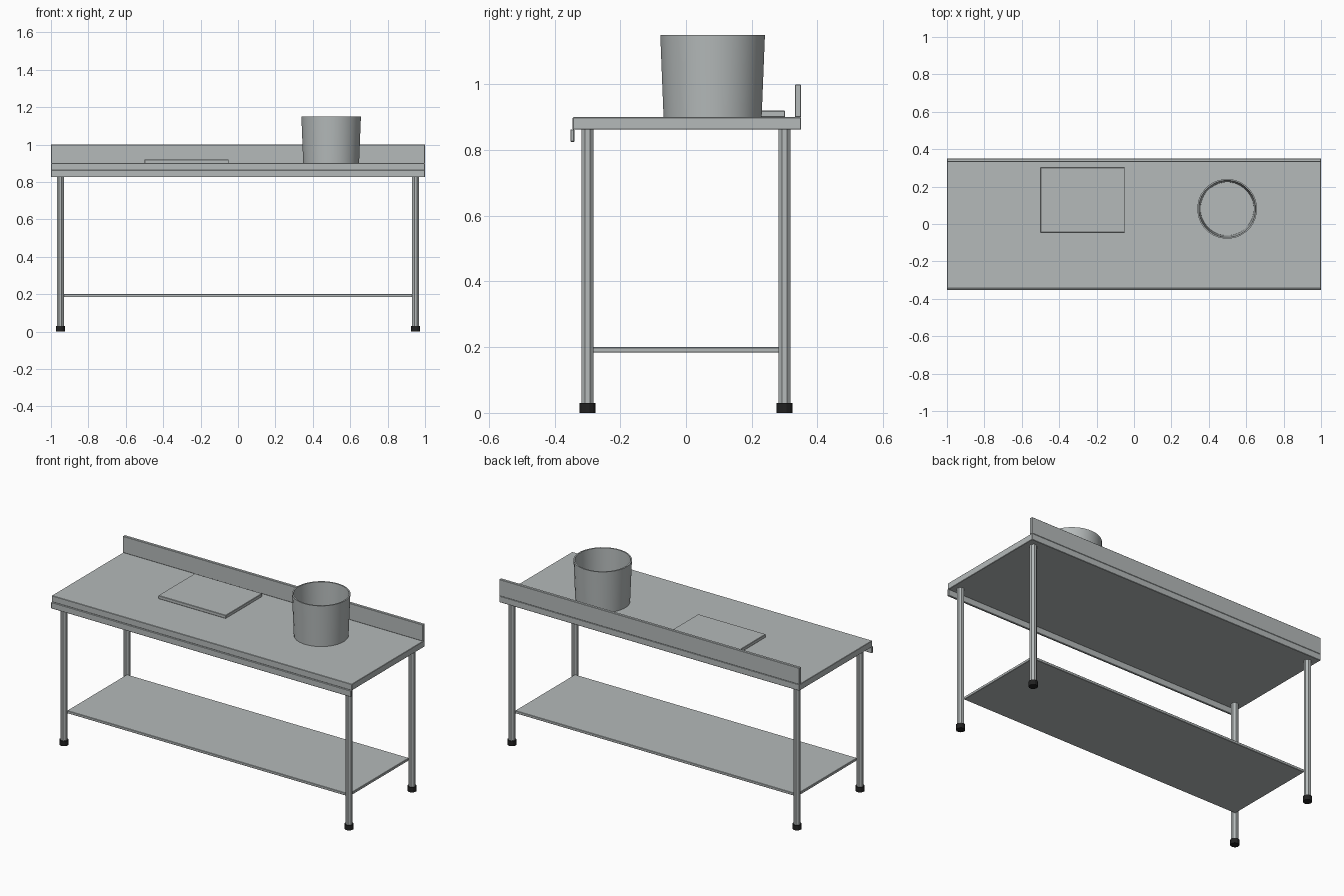
import bpy, bmesh, math

if "Cube" in bpy.data.objects:
    bpy.data.objects.remove(bpy.data.objects["Cube"], do_unlink=True)


def material(name, rgb):
    m = bpy.data.materials.new(name)
    m.use_nodes = True
    m.diffuse_color = (*rgb, 1)
    m.node_tree.nodes["Principled BSDF"].inputs["Base Color"].default_value = (*rgb, 1)
    return m


steel = material("steel_grey", (0.46, 0.49, 0.49))
rubber = material("black_rubber", (0.015, 0.015, 0.015))


def finish(name, bm, mat, smooth=False):
    bmesh.ops.recalc_face_normals(bm, faces=bm.faces)
    mesh = bpy.data.meshes.new(name)
    bm.to_mesh(mesh)
    bm.free()
    mesh.materials.append(mat)
    ob = bpy.data.objects.new(name, mesh)
    bpy.context.collection.objects.link(ob)
    if smooth:
        bpy.ops.object.select_all(action='DESELECT')
        ob.select_set(True)
        bpy.context.view_layer.objects.active = ob
        bpy.ops.object.shade_smooth_by_angle(angle=math.radians(40))
    return ob


def box(name, x, y, z, bevel=0.002):
    bm = bmesh.new()
    bmesh.ops.create_cube(bm, size=1)
    for v in bm.verts:
        for i, (lo, hi) in enumerate((x, y, z)):
            v.co[i] = hi if v.co[i] > 0 else lo
    ob = finish(name, bm, steel)
    mod = ob.modifiers.new("soft_edges", 'BEVEL')
    mod.width = bevel
    mod.segments = 1
    return ob


def revolve(name, profile, sides, centre, mat, smooth=False):
    """Lathe a radius/height profile; zero radius closes it at the axis."""
    bm = bmesh.new()
    verts = [bm.verts.new((r, 0, z)) for r, z in profile]
    edges = [bm.edges.new(pair) for pair in zip(verts, verts[1:])]
    bmesh.ops.spin(bm, geom=verts + edges, cent=(0, 0, 0), axis=(0, 0, 1),
                   angle=math.tau, steps=sides, use_duplicate=False)
    bmesh.ops.remove_doubles(bm, verts=bm.verts, dist=0.0001)
    # Half-step turn puts flat sides square to the table
    for v in bm.verts:
        a = math.pi / sides
        x, y = v.co.x, v.co.y
        v.co.x = x * math.cos(a) - y * math.sin(a) + centre[0]
        v.co.y = x * math.sin(a) + y * math.cos(a) + centre[1]
    return finish(name, bm, mat, smooth)


# Worktop, back upstand and front rail
box("worktop", (-1, 1), (-0.345, 0.35), (0.862, 0.9))
box("backsplash", (-1, 1), (0.332, 0.35), (0.9, 1.0))
box("front_rail", (-1, 1), (-0.352, -0.34), (0.825, 0.863))

# Lower shelf and chopping board
box("lower_shelf", (-0.94, 0.94), (-0.285, 0.285), (0.184, 0.2))
box("chopping_board", (-0.5, -0.05), (-0.045, 0.302), (0.9, 0.92))

# Legs with rubber feet
for side, x in (("right", -0.95), ("left", 0.95)):
    for end, y in (("front", -0.3), ("back", 0.3)):
        revolve(f"{end}_{side}_leg", [(0, 0.02), (0.02, 0.02), (0.02, 0.865), (0, 0.865)],
                8, (x, y), steel)
        revolve(f"{end}_{side}_foot", [(0, 0), (0.025, 0), (0.025, 0.03), (0, 0.03)],
                12, (x, y), rubber)

# Open tapered pot
revolve("pot", [(0, 0.9), (0.15, 0.9), (0.16, 1.15), (0.152, 1.15), (0.143, 0.908), (0, 0.908)],
        32, (0.498, 0.081), steel, smooth=True)
